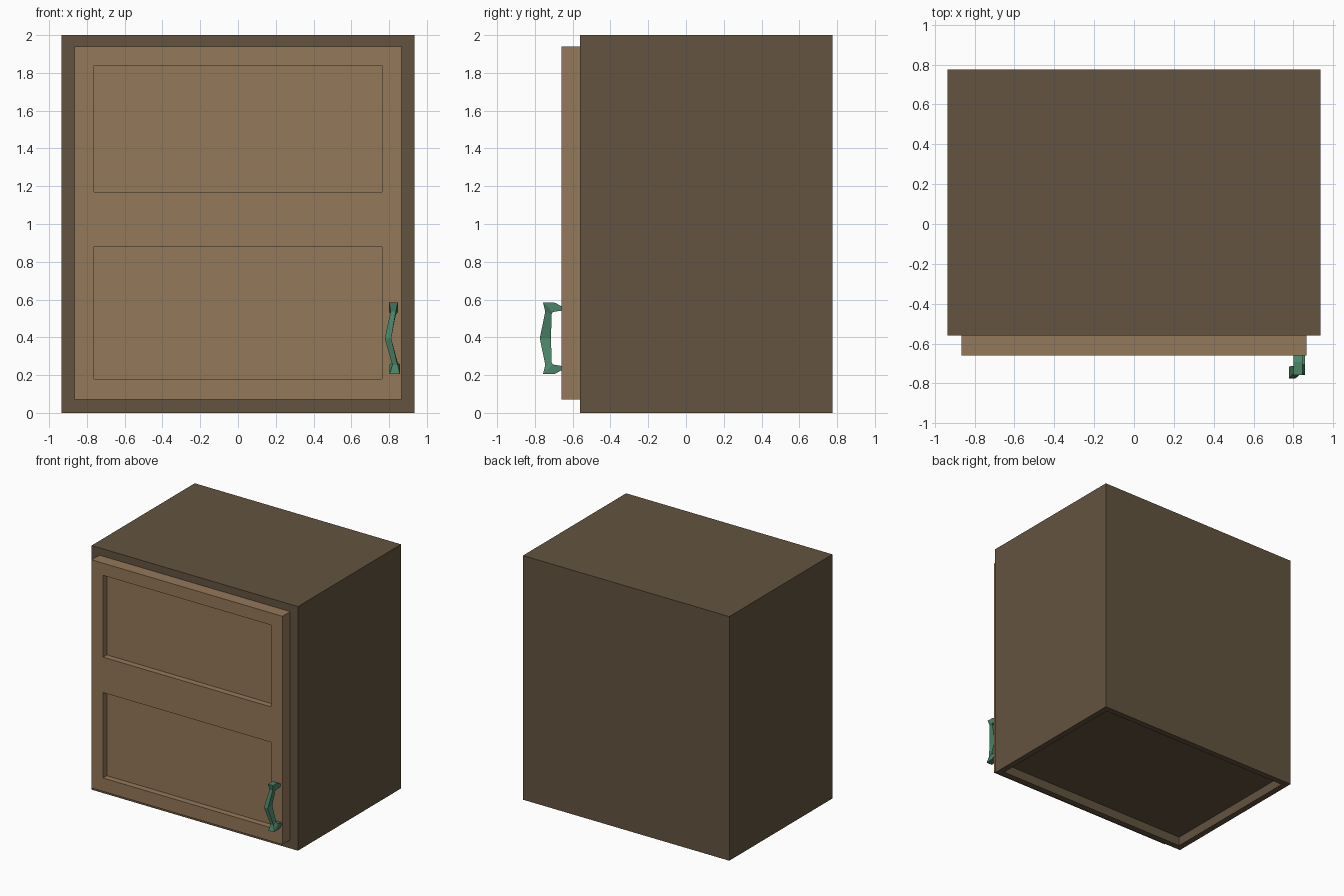
import bpy
import bmesh

if "Cube" in bpy.data.objects:
    bpy.data.objects.remove(bpy.data.objects["Cube"])


def finish(bm, name, color):
    bmesh.ops.recalc_face_normals(bm, faces=bm.faces)
    mesh = bpy.data.meshes.new(name)
    bm.to_mesh(mesh)
    bm.free()
    mat = bpy.data.materials.new(name + "_paint")
    mat.diffuse_color = (*color, 1)
    mat.use_nodes = True
    mat.node_tree.nodes["Principled BSDF"].inputs["Base Color"].default_value = mat.diffuse_color
    mesh.materials.append(mat)
    obj = bpy.data.objects.new(name, mesh)
    bpy.context.collection.objects.link(obj)
    return obj


def sink(bm, face, rim, offset):
    """Inset a face by rim and push a straight-walled recess to offset."""
    if rim:
        bmesh.ops.inset_region(bm, faces=[face], thickness=rim)
    out = bmesh.ops.extrude_discrete_faces(bm, faces=[face])
    bmesh.ops.translate(bm, verts=out["faces"][0].verts, vec=offset)


# Cabinet body with a recessed underside
bm = bmesh.new()
bmesh.ops.create_cube(bm, size=1)
for v in bm.verts:
    v.co = (v.co.x * 1.87, v.co.y * 1.335 + 0.1075, v.co.z * 2 + 1)
bm.normal_update()
bottom = min(bm.faces, key=lambda f: f.calc_center_median().z)
sink(bm, bottom, 0.07, (0, 0, 0.075))
finish(bm, "cabinet_body", (0.125, 0.087, 0.051))

# Door: grid of stiles and rails, thickened, with two sunken panels
bm = bmesh.new()
xs = [-0.865, -0.762, 0.762, 0.865]
zs = [0.07, 0.18, 0.88, 1.17, 1.84, 1.94]
grid = [[bm.verts.new((x, -0.66, z)) for x in xs] for z in zs]
panels = []
for j in range(len(zs) - 1):
    for i in range(len(xs) - 1):
        f = bm.faces.new((grid[j][i], grid[j][i + 1],
                          grid[j + 1][i + 1], grid[j + 1][i]))
        if i == 1 and j in (1, 3):
            panels.append(f)
front = list(bm.faces)
rim_edges = [e for e in bm.edges if e.is_boundary]
out = bmesh.ops.extrude_edge_only(bm, edges=rim_edges)
back = [g for g in out["geom"] if isinstance(g, bmesh.types.BMVert)]
bmesh.ops.translate(bm, verts=back, vec=(0, 0.1, 0))
bmesh.ops.holes_fill(bm, edges=[e for e in bm.edges if e.is_boundary])
for f in panels:
    sink(bm, f, 0, (0, 0.05, 0))
finish(bm, "door", (0.296, 0.188, 0.102))

# Handle: rectangular sections swept from one foot, along the bent grip, to the other
# each station: outer y, outer height, inner y, inner height (from grip middle)
half = [(-0.655, 0.167, -0.655, 0.147),
        (-0.693, 0.188, -0.698, 0.140),
        (-0.757, 0.190, -0.706, 0.138),
        (-0.745, 0.142, -0.711, 0.128)]
middle = (-0.774, 0, -0.715, 0)
stations = half + [middle] + [(a, -b, c, -d) for a, b, c, d in reversed(half)]
spans = [(0.80, 0.846)] * 3 + [(0.808, 0.836), (0.777, 0.811), (0.817, 0.845)] + [(0.803, 0.857)] * 3
bm = bmesh.new()
rings = []
for (yo, zo, yi, zi), (x0, x1) in zip(stations, spans):
    rings.append([bm.verts.new(p) for p in ((x0, yo, 0.395 + zo), (x1, yo, 0.395 + zo),
                                            (x1, yi, 0.395 + zi), (x0, yi, 0.395 + zi))])
for a, b in zip(rings, rings[1:]):
    for k in range(4):
        n = (k + 1) % 4
        bm.faces.new((a[k], a[n], b[n], b[k]))
bm.faces.new(rings[0])
bm.faces.new(rings[-1])
finish(bm, "door_handle", (0.07, 0.23, 0.14))
